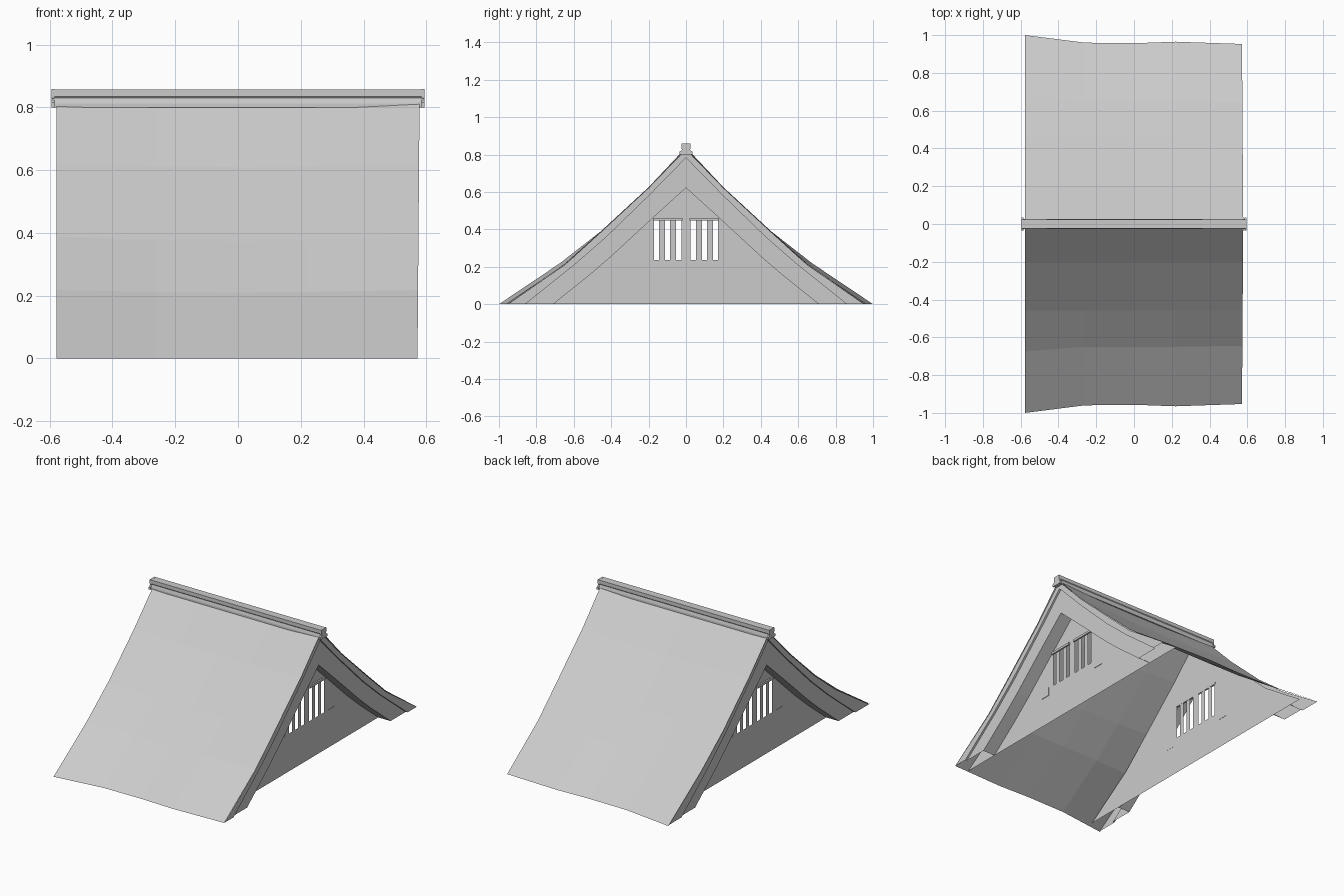
import bpy, bmesh

if "Cube" in bpy.data.objects:
    bpy.data.objects.remove(bpy.data.objects["Cube"])

def make(name, verts, faces):
    me = bpy.data.meshes.new(name)
    me.from_pydata(verts, [], faces)
    bm = bmesh.new()
    bm.from_mesh(me)
    bmesh.ops.recalc_face_normals(bm, faces=bm.faces)
    bm.to_mesh(me)
    bm.free()
    ob = bpy.data.objects.new(name, me)
    bpy.context.collection.objects.link(ob)
    return ob

def face_towards(ob, axis, sign):
    """Flip a sheet so its normals point along the given axis direction."""
    if ob.data.polygons[0].normal[axis] * sign < 0:
        ob.data.flip_normals()

def boxes(name, items):
    """One object from several (x0, x1, y0, y1, z0, z1) boxes."""
    v, f = [], []
    for x0, x1, y0, y1, z0, z1 in items:
        b = len(v)
        v += [(x, y, z) for x in (x0, x1) for y in (y0, y1) for z in (z0, z1)]
        f += [[b + i for i in q] for q in ((0, 1, 3, 2), (4, 6, 7, 5), (0, 4, 5, 1),
                                           (2, 3, 7, 6), (0, 2, 6, 4), (1, 5, 7, 3))]
    return make(name, v, f)

def extrude(name, outline, x0, x1):
    n = len(outline)
    v = [(x, y, z) for x in (x0, x1) for y, z in outline]
    f = [list(range(n)), list(range(2 * n - 1, n - 1, -1))]
    f += [(i, (i + 1) % n, n + (i + 1) % n, n + i) for i in range(n)]
    return make(name, v, f)

def mirrored(half):
    """Half profile from the ridge down, mirrored into a full eave-to-eave line."""
    return [(-y, z) for y, z in reversed(half)] + half[1:]

def loft(name, lines):
    """Sheet through several (x, half profile) lines."""
    v, f = [], []
    for x, half in lines:
        v += [(x, y, z) for y, z in mirrored(half)]
    n = len(v) // len(lines)
    for r in range(len(lines) - 1):
        f += [(r * n + i, r * n + i + 1, r * n + n + i + 1, r * n + n + i) for i in range(n - 1)]
    return make(name, v, f)

def height(half, y):
    """Height of a half profile at distance y from the ridge."""
    for (y0, z0), (y1, z1) in zip(half, half[1:]):
        if y <= y1 + 1e-6:
            return z0 + (z1 - z0) * (y - y0) / (y1 - y0)
    return 0

# Roof slopes: thin curved sheet whose profile drifts along the ridge
stations = [(-.578, 1.0, .675, .83, 0), (-.26, .96, .65, .82, -.012), (0, .957, .65, .818, -.015),
            (.22, .965, .65, .82, -.012), (.572, .953, .645, .838, 0)]
for side, label in ((-1, "front"), (1, "back")):
    v = []
    for x, eave, low, top, dz in stations:
        rows = [(0, top), (.2, .625 + dz), (.457, .388 + dz), (low, .218 + dz / 2), (eave, 0)]
        v += [(x + (.008 * z if x > .5 else 0), side * y, z) for y, z in rows]
    f = [(s * 5 + r, s * 5 + r + 1, s * 5 + r + 6, s * 5 + r + 5)
         for s in range(4) for r in range(4)]
    face_towards(make(label + "_roof_slope", v, f), 2, 1)

# Gable profiles, ridge to eave
mid_line = [(0, .782), (.2, .578), (.43, .355), (.6, .207), (.86, 0)]
low_line = [(0, .622), (.2, .44), (.4, .255), (.52, .152), (.71, 0)]
slots = [(.025, .053), (.085, .113), (.145, .172)]

for sx, label in ((-1, "left"), (1, "right")):
    def span(a, b):
        return sorted((sx * a, sx * b))
    # Top edge of the gable, meeting the roof sheet on this side
    low, eave = (.67, .995) if sx < 0 else (.643, .951)
    roof_line = [(0, .828), (.2, .621), (.456, .384), (low, .214), (eave, 0)]
    wall_line = [(0, .82), (.2, .616), (.456, .379), (.64, .212), (.95, 0)]

    # Recessed gable wall: vertical strips, split in height, vent slots removed
    ys = sorted({y for y, z in wall_line} | {y for s in slots for y in s})
    wall = loft(label + "_gable_wall", [(sx * .475, [(y, 0) for y in ys]),
                                        (sx * .475, [(y, height(wall_line, y)) for y in ys])])
    bm = bmesh.new()
    bm.from_mesh(wall.data)
    for z in (.237, .446):
        bmesh.ops.bisect_plane(bm, geom=bm.verts[:] + bm.edges[:] + bm.faces[:],
                               plane_co=(0, 0, z), plane_no=(0, 0, 1))
    gone = []
    for face in bm.faces:
        c = face.calc_center_median()
        if .237 < c.z < .446 and any(a < abs(c.y) < b for a, b in slots):
            gone.append(face)
    bmesh.ops.delete(bm, geom=gone, context='FACES')
    bm.to_mesh(wall.data)
    bm.free()
    face_towards(wall, 0, sx)

    # Two-layer bargeboard with its step and soffit
    board = loft(label + "_bargeboard", [(sx * .572, roof_line), (sx * .572, mid_line),
                                         (sx * .56, mid_line), (sx * .56, low_line),
                                         (sx * .475, low_line)])
    face_towards(board, 0, sx)

    # Lintels over the vents and flat beam ends
    lintels, beams = [], []
    for sy in (-1, 1):
        lintels.append((*span(.474, .484), *sorted((sy * .02, sy * .177)), .446, .46))
        beams.append((*span(.474, .478), *sorted((sy * .21, sy * .275)), .187, .238))
    boxes(label + "_vent_lintels", lintels)
    boxes(label + "_beam_ends", beams)

    # Ridge end plate
    extrude(label + "_ridge_end", mirrored([(0, .858), (.024, .858), (.024, .832), (.02, .826),
                                            (.034, .815), (.034, .8), (.02, .8)]), *span(.584, .595))

# Ridge cap: square top bar on a slightly narrower base
extrude("ridge_cap", mirrored([(0, .857), (.024, .857), (.024, .834), (.021, .83),
                               (.026, .812), (.026, .80)]), -.592, .592)
